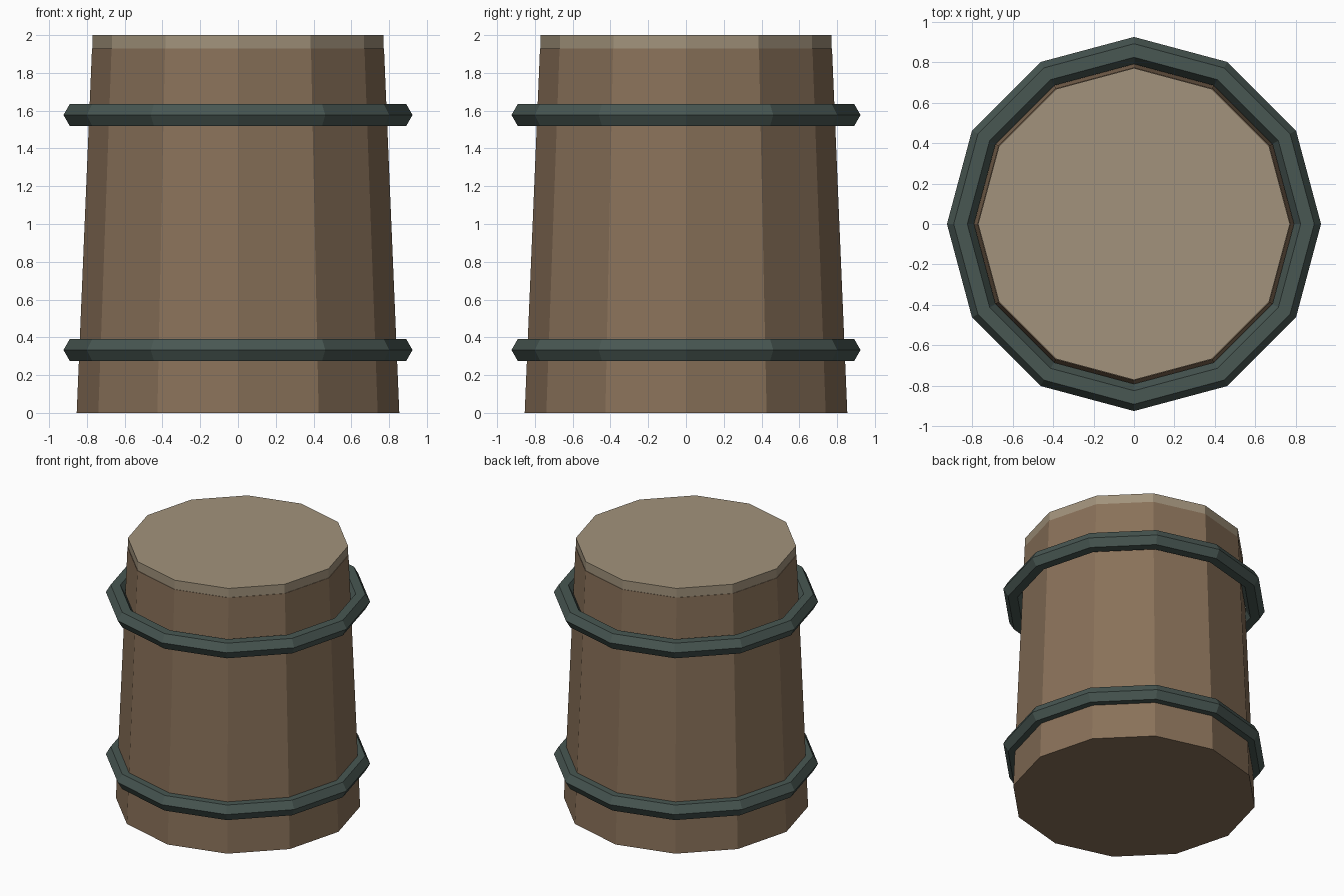
import bpy
import bmesh
from math import cos, sin, tau

if "Cube" in bpy.data.objects:
    bpy.data.objects.remove(bpy.data.objects["Cube"])

SIDES = 12


def material(name, rgb):
    mat = bpy.data.materials.new(name)
    mat.diffuse_color = (*rgb, 1)
    mat.use_nodes = True
    mat.node_tree.nodes["Principled BSDF"].inputs["Base Color"].default_value = mat.diffuse_color
    return mat


def lathe(name, profile, mat, ring=False):
    """Sweep (radius, z) points around z; a ring closes on itself, otherwise the ends are capped."""
    bm = bmesh.new()
    loops = [[bm.verts.new((r * cos(tau * i / SIDES), r * sin(tau * i / SIDES), z))
              for i in range(SIDES)] for r, z in profile]
    pairs = list(zip(loops, loops[1:]))
    if ring:
        pairs.append((loops[-1], loops[0]))
    else:
        bm.faces.new(loops[0])
        bm.faces.new(loops[-1])
    for a, b in pairs:
        for i in range(SIDES):
            j = (i + 1) % SIDES
            bm.faces.new((a[i], a[j], b[j], b[i]))
    bmesh.ops.recalc_face_normals(bm, faces=bm.faces)
    mesh = bpy.data.meshes.new(name)
    bm.to_mesh(mesh)
    bm.free()
    mesh.materials.append(mat)
    obj = bpy.data.objects.new(name, mesh)
    bpy.context.collection.objects.link(obj)
    return obj


wood = material("wood", (0.25, 0.165, 0.10))
pale_wood = material("pale_wood", (0.36, 0.29, 0.20))
iron = material("iron", (0.065, 0.095, 0.085))

# Tapered barrel body and its thin lid
lathe("barrel_body", [(0.854, 0), (0.773, 1.93)], wood)
lathe("barrel_lid", [(0.77, 1.93), (0.77, 2.0)], pale_wood)

# Two hoops with a hexagonal cross-section
for name, height in (("lower_hoop", 0.333), ("upper_hoop", 1.577)):
    section = [(0.857 + 0.067 * cos(tau * k / 6), height + 0.067 * sin(tau * k / 6))
               for k in range(6)]
    lathe(name, section, iron, ring=True)
